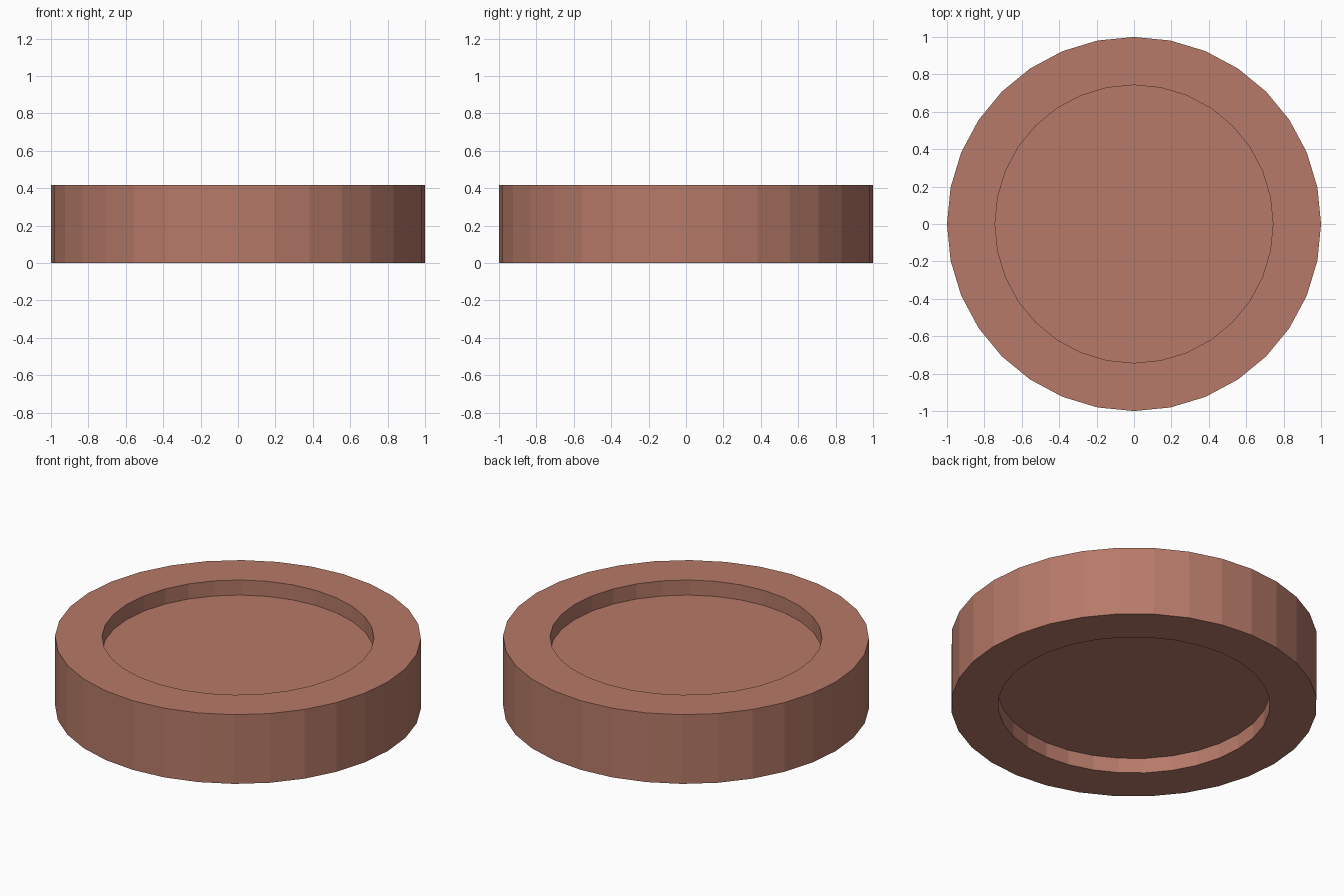
import bpy, bmesh, math

if "Cube" in bpy.data.objects:
    bpy.data.objects.remove(bpy.data.objects["Cube"])

SIDES = 32
HEIGHT = 0.417
INNER = 0.743
DEPTH = 0.091

# Closed half-section (radius, z), from the lower recess centre to the upper one
profile = [(INNER, DEPTH), (INNER, 0), (1, 0),
           (1, HEIGHT), (INNER, HEIGHT), (INNER, HEIGHT - DEPTH)]

# Recessed disc: stacked rings, capped by the two recess floors
bm = bmesh.new()
rings = [[bm.verts.new((r * math.cos(2 * math.pi * i / SIDES),
                        r * math.sin(2 * math.pi * i / SIDES), z))
          for i in range(SIDES)] for r, z in profile]
for a, b in zip(rings, rings[1:]):
    for i in range(SIDES):
        j = (i + 1) % SIDES
        bm.faces.new((a[i], a[j], b[j], b[i]))
bm.faces.new(rings[0][::-1])
bm.faces.new(rings[-1])
bmesh.ops.recalc_face_normals(bm, faces=bm.faces)

mesh = bpy.data.meshes.new("recessed_disc")
bm.to_mesh(mesh)
bm.free()
disc = bpy.data.objects.new("recessed_disc", mesh)
bpy.context.collection.objects.link(disc)

# Reddish brown colour
clay = bpy.data.materials.new("clay_brown")
clay.diffuse_color = (0.47, 0.195, 0.14, 1)
clay.use_nodes = True
clay.node_tree.nodes["Principled BSDF"].inputs["Base Color"].default_value = clay.diffuse_color
mesh.materials.append(clay)
